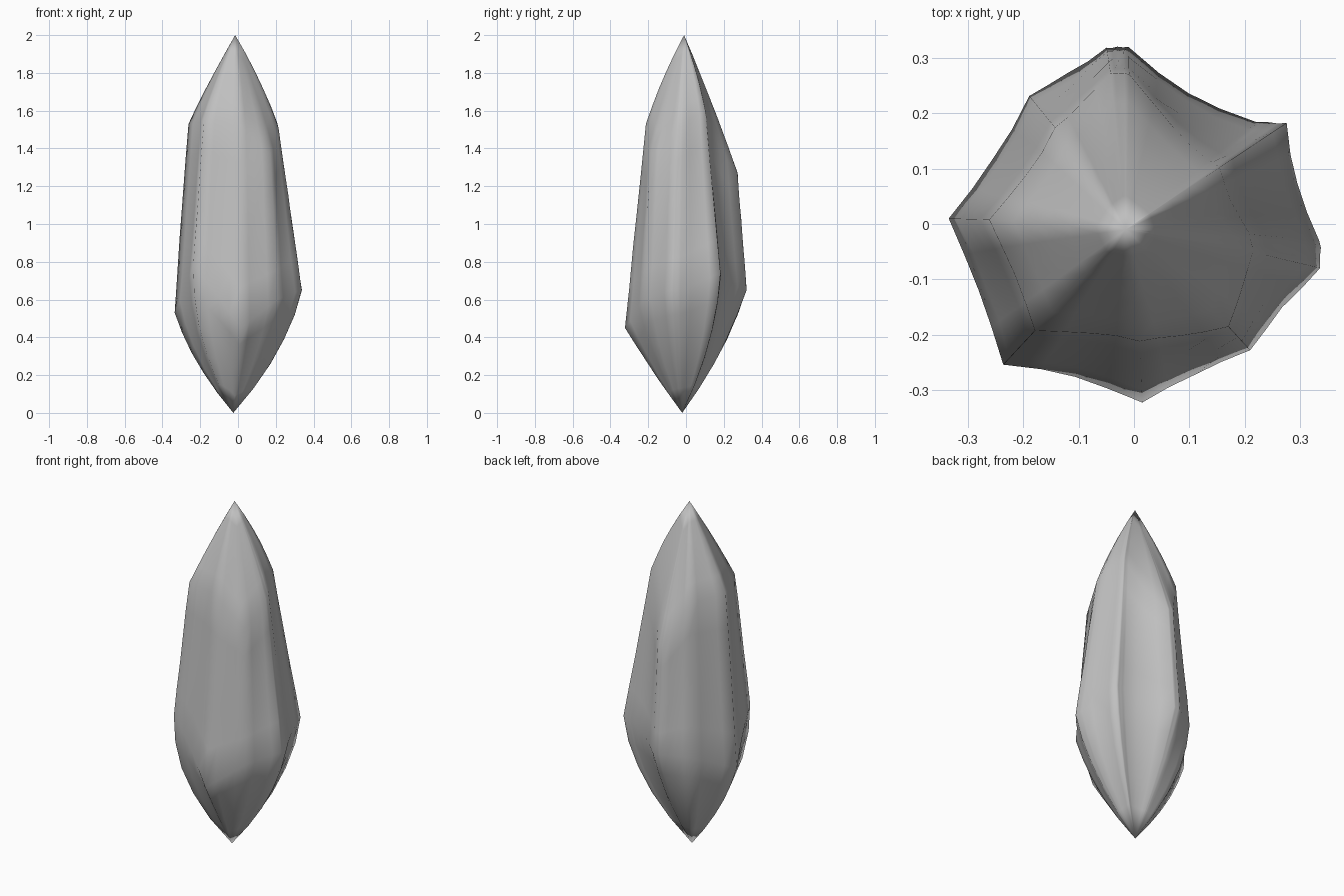
import bpy, bmesh, random
from mathutils import Vector

random.seed(4)
cube = bpy.data.objects.get("Cube")
if cube:
    bpy.data.objects.remove(cube, do_unlink=True)

# Ridges: x, y, lower shoulder z, upper shoulder z, upper ratio, lower bulge,
# valley depth to next ridge
RIDGES = [
    (-0.337, 0.01, 0.53, 1.53, 0.78, 0.45, 0.008),
    (-0.237, -0.255, 0.78, 1.55, 0.76, 1.1, 0.012),
    (0.015, -0.322, 0.45, 1.53, 0.66, 0.1, 0.003),
    (0.21, -0.228, 0.60, 1.37, 0.82, 0.5, 0.005),
    (0.337, -0.08, 0.65, 1.50, 0.64, 0.6, 0.0),
    (0.337, -0.03, 0.65, 1.53, 0.62, 0.6, 0.01),
    (0.275, 0.182, 0.74, 1.60, 0.56, 0.8, 0.0),
    (0.22, 0.185, 0.72, 1.55, 0.62, 0.7, 0.018),
    (-0.01, 0.32, 0.65, 1.27, 0.85, 0.35, 0.0),
    (-0.05, 0.32, 0.65, 1.27, 0.85, 0.4, 0.004),
    (-0.19, 0.232, 0.64, 1.50, 0.75, 0.9, 0.01),
]
TOP = Vector((-0.015, -0.01, 2.0))
BOTTOM = Vector((-0.025, -0.02, 0.0))
STEPS = 4


def columns():
    """Ridge columns with slightly sagging columns between them."""
    for i, a in enumerate(RIDGES):
        b = RIDGES[(i + 1) % len(RIDGES)]
        for k in range(STEPS):
            u = k / STEPS
            x, y, *shape = [p + (q - p) * u for p, q in zip(a[:6], b[:6])]
            rim = Vector((x, y))
            rim -= rim.normalized() * a[6] * 4 * u * (1 - u)
            yield rim, *shape


def bulge(t, amount):
    return t + amount * t * (1 - t)


def column_points(rim, low, high, ratio, low_bulge):
    """Points of one column from the lower tip to the upper tip."""
    pts = []
    for k in range(1, 6):
        t = k / 5
        f = bulge(t, low_bulge)
        pts.append((rim * f + BOTTOM.xy * (1 - f), low * t))
    for k in range(1, 6):
        t = k / 5
        pts.append((rim * (1 + (ratio - 1) * t), low + (high - low) * t))
    # The cap grows rounder towards the tip
    for k in range(1, 5):
        t = 1 - k / 5
        f = bulge(t, 0.25)
        ring = (rim * ratio).lerp(rim.normalized() * 0.21, 0.6 * (1 - t))
        pts.append((ring * f + TOP.xy * (1 - f), high + (2 - high) * (1 - t)))
    return pts


# Crystal body
bm = bmesh.new()
cols = []
for column in columns():
    col = []
    for xy, z in column_points(*column):
        xy = xy * (1 + random.uniform(-0.006, 0.006))
        col.append(bm.verts.new((xy.x, xy.y, z)))
    cols.append(col)
top, bottom = bm.verts.new(TOP), bm.verts.new(BOTTOM)
for i, a in enumerate(cols):
    b = cols[(i + 1) % len(cols)]
    bm.faces.new((bottom, b[0], a[0]))
    bm.faces.new((top, a[-1], b[-1]))
    for j in range(len(a) - 1):
        bm.faces.new((a[j], b[j], b[j + 1], a[j + 1]))
bmesh.ops.recalc_face_normals(bm, faces=bm.faces)
mesh = bpy.data.meshes.new("crystal_shard")
bm.to_mesh(mesh)
bm.free()
crystal = bpy.data.objects.new("crystal_shard", mesh)
bpy.context.collection.objects.link(crystal)

# Grey stone
grey = bpy.data.materials.new("stone_grey")
grey.use_nodes = True
colour = (0.53, 0.53, 0.53, 1)
grey.diffuse_color = colour
grey.node_tree.nodes["Principled BSDF"].inputs["Base Color"].default_value = colour
mesh.materials.append(grey)

# Soft shading over the worn ridges
bpy.ops.object.select_all(action='DESELECT')
crystal.select_set(True)
bpy.context.view_layer.objects.active = crystal
bpy.ops.object.shade_smooth_by_angle(angle=1.5)
